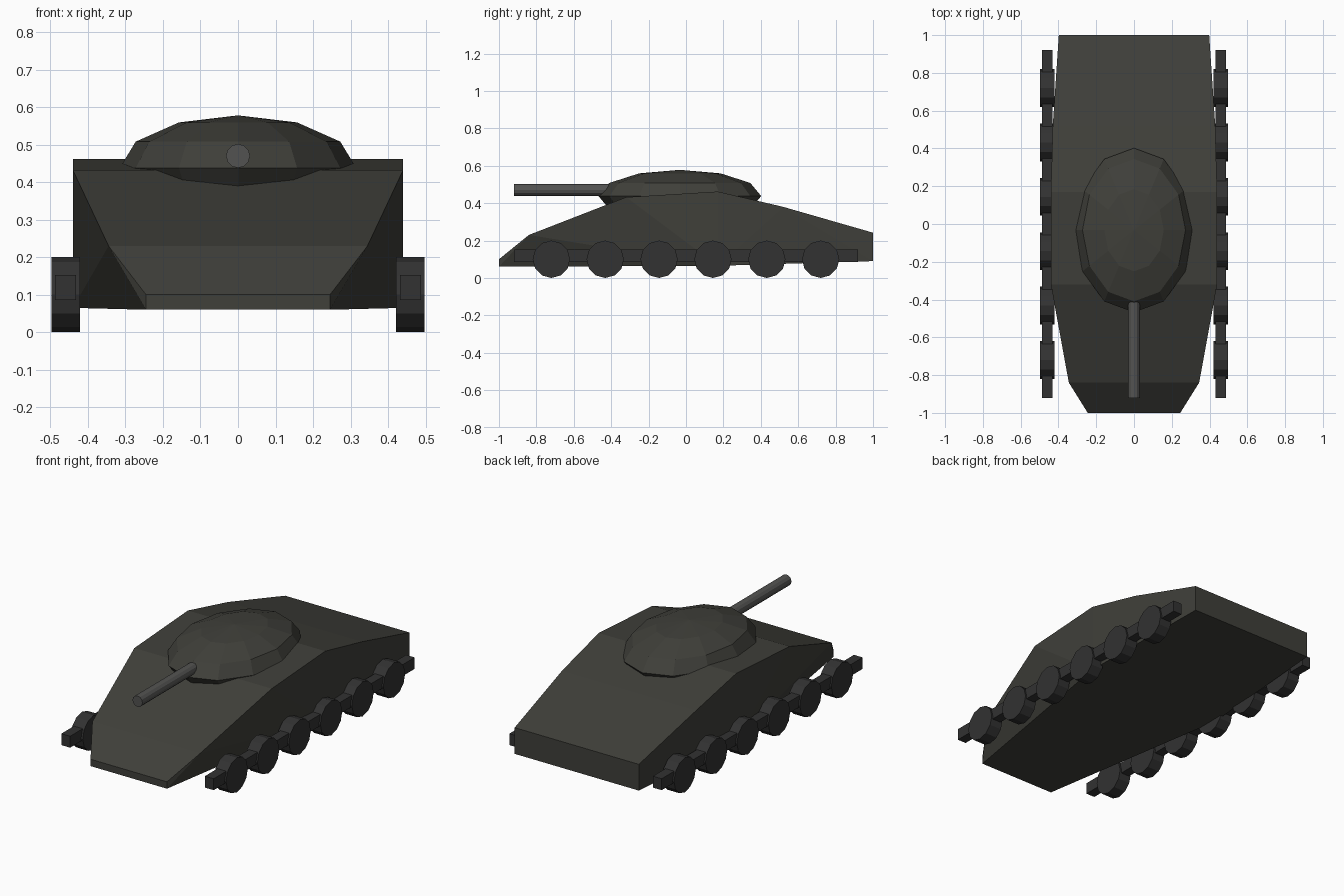
import bpy, bmesh
from math import pi

if "Cube" in bpy.data.objects:
    bpy.data.objects.remove(bpy.data.objects["Cube"])


def paint(obj, name, rgb):
    mat = bpy.data.materials.get(name) or bpy.data.materials.new(name)
    mat.diffuse_color = (*rgb, 1)
    mat.use_nodes = True
    mat.node_tree.nodes["Principled BSDF"].inputs["Base Color"].default_value = mat.diffuse_color
    obj.data.materials.append(mat)
    return obj


OLIVE = ("dark_olive", (0.05, 0.05, 0.042))
RUBBER = ("dark_rubber", (0.032, 0.032, 0.032))
STEEL = ("gun_grey", (0.085, 0.085, 0.082))


def box(name, x, y, z):
    bpy.ops.mesh.primitive_cube_add(size=1, location=(sum(x) / 2, sum(y) / 2, sum(z) / 2))
    obj = bpy.context.object
    obj.name = name
    obj.scale = (x[1] - x[0], y[1] - y[0], z[1] - z[0])
    return obj


def cylinder(name, loc, rot, radius, depth, sides):
    bpy.ops.mesh.primitive_cylinder_add(vertices=sides, radius=radius, depth=depth,
                                        location=loc, rotation=rot)
    obj = bpy.context.object
    obj.name = name
    return obj


# Hull: faceted convex body spanned by its upper and lower edge lines (half width, y, z)
upper = [(0.245, -1, 0.10), (0.345, -0.84, 0.23), (0.44, -0.32, 0.432),
         (0.44, 0.17, 0.462), (0.43, 0.52, 0.38), (0.398, 1, 0.242)]
lower = [(0.245, -1, 0.06), (0.44, 0.17, 0.065), (0.398, 1, 0.09)]
bm = bmesh.new()
for x, y, z in upper + lower:
    for side in (-1, 1):
        bm.verts.new((side * x, y, z))
bmesh.ops.convex_hull(bm, input=bm.verts[:])
bmesh.ops.recalc_face_normals(bm, faces=bm.faces[:])
mesh = bpy.data.meshes.new("hull")
bm.to_mesh(mesh)
bm.free()
hull = bpy.data.objects.new("hull", mesh)
bpy.context.collection.objects.link(hull)
paint(hull, *OLIVE)

# Turret: squashed low-poly dome
bpy.ops.mesh.primitive_uv_sphere_add(segments=12, ring_count=6, radius=1,
                                     location=(0, -0.033, 0.438))
turret = bpy.context.object
turret.name = "turret"
turret.scale = (0.315, 0.435, 0.14)
paint(turret, *OLIVE)

# Gun barrel
paint(cylinder("gun_barrel", (0, -0.63, 0.47), (pi / 2, 0, 0), 0.032, 0.58, 12), *STEEL)

# Running gear: side beam with six wheels on each side
for side, label in ((-1, "left"), (1, "right")):
    xs = sorted((side * 0.432, side * 0.488))
    paint(box(f"{label}_track_beam", xs, (-0.92, 0.92), (0.086, 0.152)), *RUBBER)
    for i in range(6):
        y = -0.72 + i * 0.288
        paint(cylinder(f"{label}_wheel_{i + 1}", (side * 0.459, y, 0.1),
                       (0, pi / 2, 0), 0.1, 0.076, 12), *RUBBER)
